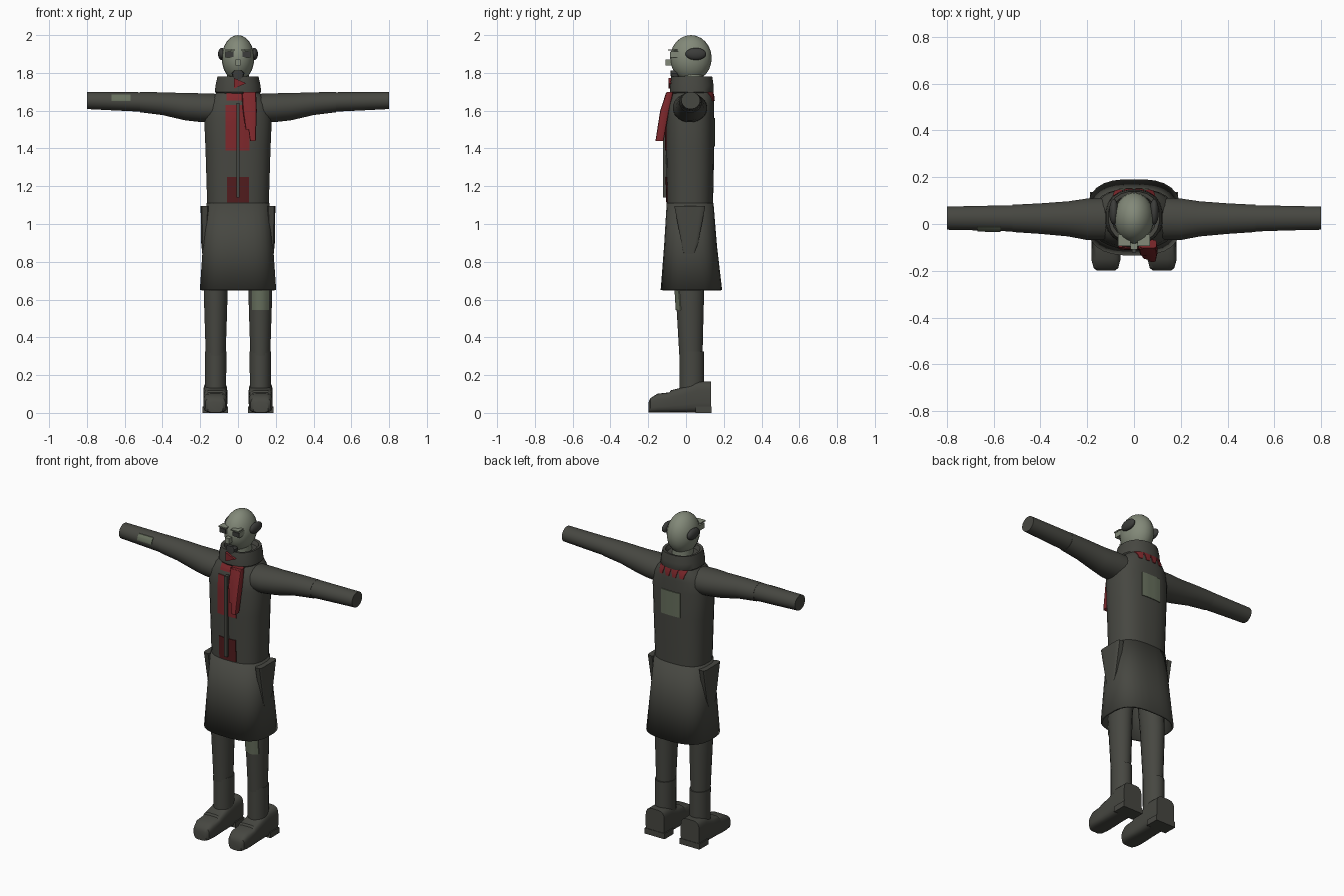
import bpy, bmesh, math
from mathutils import Vector
from mathutils.bvhtree import BVHTree

if "Cube" in bpy.data.objects:
    bpy.data.objects.remove(bpy.data.objects["Cube"])


def colour(name, r, g, b):
    m = bpy.data.materials.new(name)
    m.diffuse_color = (r, g, b, 1)
    m.use_nodes = True
    m.node_tree.nodes["Principled BSDF"].inputs["Base Color"].default_value = m.diffuse_color
    return m


COAT = colour("dark_grey_cloth", 0.062, 0.063, 0.053)
DARK = colour("charcoal", 0.045, 0.046, 0.043)
SKIN = colour("pale_grey_green", 0.225, 0.25, 0.19)
PATCH = colour("patch_grey_green", 0.135, 0.16, 0.11)
RED = colour("red_cloth", 0.21, 0.021, 0.025)
MAROON = colour("maroon_cloth", 0.085, 0.012, 0.013)


def finish(name, bm, mat, angle=35):
    bmesh.ops.recalc_face_normals(bm, faces=bm.faces[:])
    me = bpy.data.meshes.new(name)
    bm.to_mesh(me)
    bm.free()
    me.materials.append(mat)
    ob = bpy.data.objects.new(name, me)
    bpy.context.collection.objects.link(ob)
    bpy.ops.object.select_all(action='DESELECT')
    ob.select_set(True)
    bpy.context.view_layer.objects.active = ob
    bpy.ops.object.shade_smooth_by_angle(angle=math.radians(angle))
    return ob


def loft(name, mat, axis, rings, n=24, e=2.0, caps=True):
    """Skin superellipse rings; each ring = (position, centre_u, centre_v, half_u, half_v)."""
    bm = bmesh.new()
    loops = []
    for p, cu, cv, hu, hv in rings:
        loop = []
        for i in range(n):
            a = 2 * math.pi * (i + 0.5) / n
            c, s = math.cos(a), math.sin(a)
            u = cu + hu * math.copysign(abs(c) ** (2 / e), c)
            v = cv + hv * math.copysign(abs(s) ** (2 / e), s)
            co = {'x': (p, u, v), 'y': (u, p, v), 'z': (u, v, p)}[axis]
            loop.append(bm.verts.new(co))
        loops.append(loop)
    for a, b in zip(loops, loops[1:]):
        for i in range(n):
            j = (i + 1) % n
            bm.faces.new((a[i], a[j], b[j], b[i]))
    if caps:
        bm.faces.new(loops[0])
        bm.faces.new(loops[-1])
    return finish(name, bm, mat)


def body(rings):
    """(z, half width, front y, back y) to loft rings."""
    return [(z, 0, (f + b) / 2, h, (b - f) / 2) for z, h, f, b in rings]


def box(name, mat, lo, hi):
    bm = bmesh.new()
    bmesh.ops.create_cube(bm, size=1)
    for v in bm.verts:
        v.co = [(l + h) / 2 + c * (h - l) for l, h, c in zip(lo, hi, v.co)]
    return finish(name, bm, mat)


def ball(name, mat, centre, radii):
    bm = bmesh.new()
    bmesh.ops.create_uvsphere(bm, u_segments=20, v_segments=12, radius=1)
    for v in bm.verts:
        v.co = [c + r * k for c, r, k in zip(centre, radii, v.co)]
    return finish(name, bm, mat, 60)


def hug(name, mat, target, side, x0, x1, z0, z1, taper=1.0, n=8):
    """Thin plate laid on the front (side -1) or back (side 1) of a part."""
    src = bmesh.new()
    src.from_mesh(target.data)
    tree = BVHTree.FromBMesh(src)
    bm = bmesh.new()
    grid = []
    for j in range(n + 1):
        row = []
        k = taper + (1 - taper) * j / n
        for i in range(n + 1):
            x = (x0 + x1) / 2 + (x1 - x0) * k * (i / n - 0.5)
            z = z0 + (z1 - z0) * j / n
            hit = tree.ray_cast(Vector((x, side, z)), Vector((0, -side, 0)))[0]
            row.append(bm.verts.new((x, hit.y + side * 0.005, z)))
        grid.append(row)
    src.free()
    for j in range(n):
        for i in range(n):
            bm.faces.new((grid[j][i], grid[j][i + 1], grid[j + 1][i + 1], grid[j + 1][i]))
    # close the plate to the surface behind it
    ext = bmesh.ops.extrude_face_region(bm, geom=bm.faces[:])
    for v in ext['geom']:
        if isinstance(v, bmesh.types.BMVert):
            v.co.y -= side * 0.007
    return finish(name, bm, mat)


# Coat: upper body and flared, hollow skirt
torso = loft("coat_body", COAT, 'z', body([
    (1.08, .163, -.10, .143), (1.40, .173, -.107, .15), (1.56, .18, -.106, .15),
    (1.63, .168, -.098, .149), (1.67, .14, -.085, .147), (1.70, .11, -.07, .14)]), 28, 2.6)
skirt = loft("coat_skirt", COAT, 'z', body([
    (1.11, .167, -.103, .146), (.88, .187, -.117, .165), (.65, .203, -.135, .192)]), 28, 2.8, False)
solid = skirt.modifiers.new("thickness", 'SOLIDIFY')
solid.thickness = 0.012

# Collar with closed inner top
loft("collar", COAT, 'z', body([
    (1.685, .11, -.075, .142), (1.70, .124, -.087, .148), (1.735, .12, -.086, .147),
    (1.78, .11, -.078, .14), (1.778, .095, -.06, .125), (1.755, .085, -.05, .115)]), 20, 2.3)

# Front opening, zip strip and back patch
hug("shirt_left", RED, torso, -1, .008, .062, 1.39, 1.63)
hug("shirt_right", RED, torso, -1, -.066, -.008, 1.39, 1.63)
hug("lower_shirt", MAROON, torso, -1, -.057, .057, 1.115, 1.25)
box("zip_strip", COAT, (-.009, -.122, 1.14), (.009, -.09, 1.64))
hug("back_patch", PATCH, torso, 1, -.065, .065, 1.41, 1.56)

# Scarf: front knot, hanging tails and ragged back edge
hug("scarf_front", RED, torso, -1, -.06, .06, 1.655, 1.695)
bm = bmesh.new()
bmesh.ops.create_cone(bm, segments=3, radius1=.036, radius2=.036, depth=.02, cap_ends=True)
for v in bm.verts:
    x, y, z = v.co
    v.co = (y * 1.2, -.083 + z, 1.745 - x * .9)
finish("scarf_knot", bm, RED)
loft("scarf_tail_long", RED, 'z', [
    (1.70, .06, -.085, .036, .018), (1.60, .07, -.113, .03, .024),
    (1.44, .079, -.14, .015, .022)], 12, 5)
loft("scarf_tail_short", RED, 'z', [
    (1.69, .055, -.09, .036, .018), (1.60, .06, -.118, .035, .018),
    (1.50, .066, -.133, .026, .018)], 12, 5)
for i, x in enumerate((-.07, -.023, .023, .07)):
    hug(f"scarf_back_{i}", RED, torso, 1, x - .023, x + .023, 1.65, 1.698, .45, 4)

# Head and face
ball("head", SKIN, (0, .026, 1.878), (.086, .110, .122))
loft("neck", SKIN, 'z', [(1.72, 0, .035, .06, .06), (1.83, 0, .03, .06, .065)], 16)
box("nose", SKIN, (-.014, -.108, 1.838), (.014, -.07, 1.872))
loft("chin_beard", DARK, 'z', [
    (1.765, 0, -.058, .026, .022), (1.798, 0, -.062, .034, .02), (1.812, 0, -.062, .022, .02)], 12, 4)
for s, side in ((-1, "right"), (1, "left")):
    x0, x1 = sorted((s * .024, s * .066))
    box(f"{side}_eye_rim", SKIN, (x0 - .003, -.082, 1.881), (x1 + .003, -.035, 1.913))
    box(f"{side}_eye", DARK, (x0, -.086, 1.884), (x1, -.08, 1.91))
    b0, b1 = sorted((s * .016, s * .068))
    box(f"{side}_brow", SKIN, (b0, -.094, 1.918), (b1, -.045, 1.925))
    ball(f"{side}_ear", DARK, (s * .086, .052, 1.9), (.02, .055, .032))

# Arms: tapered sleeves with a cuff seam
for s, side in ((-1, "right"), (1, "left")):
    upper = [(.11, .022, 1.612, .092, .078), (.20, .02, 1.616, .09, .077),
             (.28, .022, 1.621, .076, .073), (.40, .023, 1.637, .066, .061),
             (.52, .024, 1.645, .059, .054)]
    lower = [(.51, .024, 1.646, .057, .052), (.66, .025, 1.65, .053, .049),
             (.80, .025, 1.654, .05, .046)]
    loft(f"{side}_upper_sleeve", COAT, 'x', [(s * r[0], *r[1:]) for r in upper], 20)
    fore = loft(f"{side}_lower_sleeve", COAT, 'x', [(s * r[0], *r[1:]) for r in lower], 20)
    if s < 0:
        hug("sleeve_patch", PATCH, fore, -1, -.67, -.57, 1.65, 1.686)

# Legs, boots and skirt side flaps
for s, side in ((-1, "right"), (1, "left")):
    cx = s * .118
    leg = loft(f"{side}_trouser", COAT, 'z', [
        (1.0, s * .095, .02, .075, .085), (.65, cx, .02, .064, .077),
        (.54, cx, .022, .061, .072), (.30, cx, .026, .053, .062)], 20)
    loft(f"{side}_boot_shaft", COAT, 'z', [
        (.10, cx, .03, .056, .066), (.325, cx, .03, .057, .066)], 20)
    foot = [(-.198, .04, .055), (-.188, .053, .077), (-.15, .063, .10), (-.088, .062, .107),
            (-.08, .062, .118), (-.02, .061, .133), (.055, .064, .165), (.133, .064, .165)]
    loft(f"{side}_boot_foot", COAT, 'y', [
        (y, s * .12, h / 2 + .002, w, h / 2) for y, w, h in foot], 20, 4)
    box(f"{side}_boot_heel", COAT, (s * .12 - .068, .05, 0), (s * .12 + .068, .136, .035))
    if s > 0:
        hug("trouser_patch", PATCH, leg, -1, .073, .163, .545, .66)
    loft(f"{side}_pocket_flap", COAT, 'z', [
        (.84, s * .177, .015, .012, .028), (.90, s * .177, .02, .018, .045),
        (1.095, s * .176, .02, .022, .083)], 12, 6)
